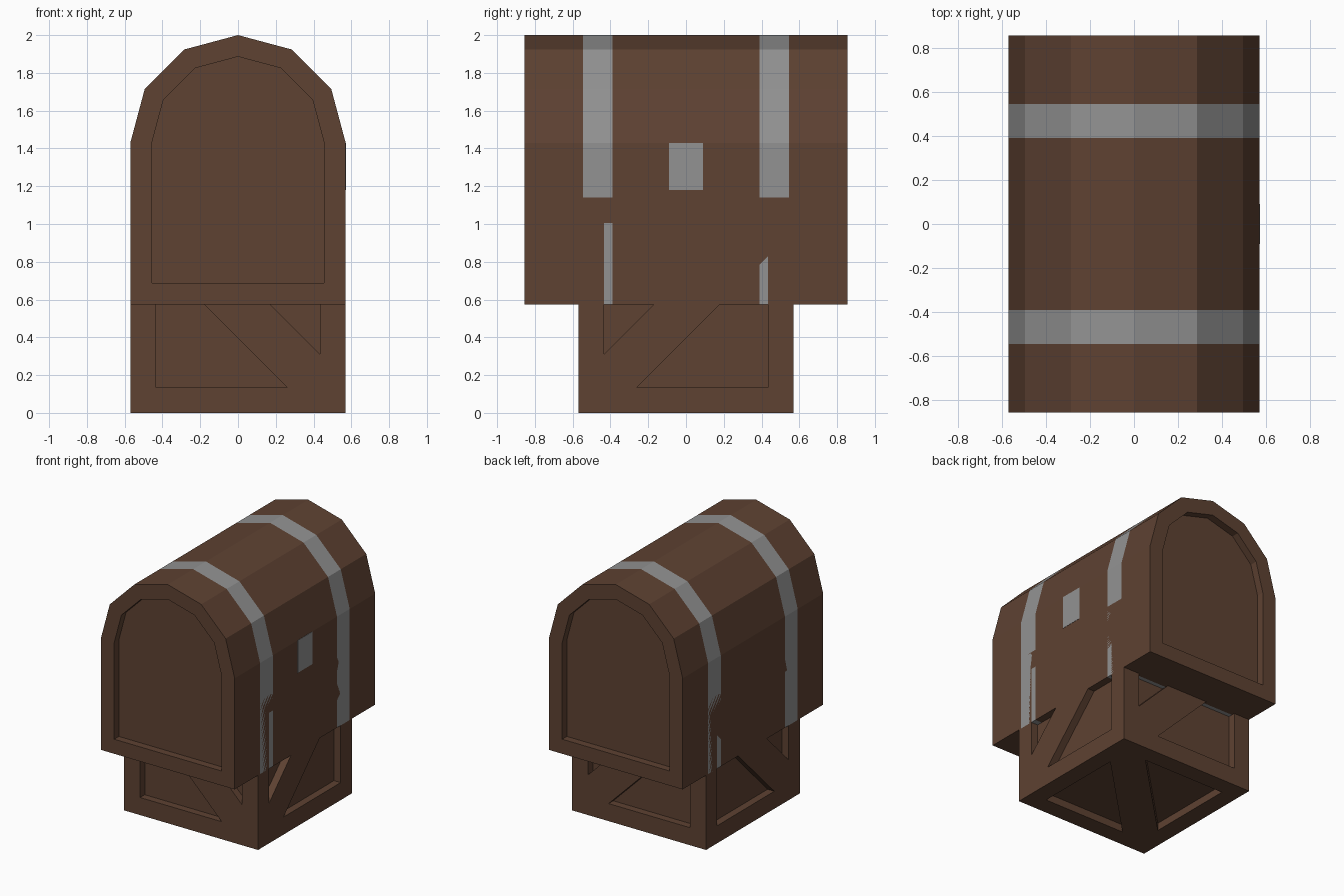
import bpy, bmesh, math

if "Cube" in bpy.data.objects:
    bpy.data.objects.remove(bpy.data.objects["Cube"])

H = 0.57          # half width of crate and chest
L = 0.855         # half length of chest
LID_Z = 1.43      # height where the rounded lid starts
BASE_Z = 0.575    # underside of the chest
DEPTH = 0.057     # recess depth


def material(name, rgb):
    m = bpy.data.materials.new(name)
    m.diffuse_color = (*rgb, 1)
    m.use_nodes = True
    m.node_tree.nodes["Principled BSDF"].inputs["Base Color"].default_value = m.diffuse_color
    return m


brown = material("brown wood", (0.112, 0.054, 0.032))
grey = material("grey metal", (0.29, 0.29, 0.29))


def make_object(name, bm, *mats):
    bmesh.ops.recalc_face_normals(bm, faces=bm.faces)
    me = bpy.data.meshes.new(name)
    bm.to_mesh(me)
    bm.free()
    for m in mats:
        me.materials.append(m)
    ob = bpy.data.objects.new(name, me)
    bpy.context.collection.objects.link(ob)
    return ob


def loft(bm, loops):
    """Closed solid through a list of equal-length point loops."""
    rings = [[bm.verts.new(p) for p in lp] for lp in loops]
    n = len(rings[0])
    for a, b in zip(rings, rings[1:]):
        for i in range(n):
            j = (i + 1) % n
            bm.faces.new((a[i], a[j], b[j], b[i]))
    bm.faces.new(rings[0])
    bm.faces.new(rings[-1][::-1])


def box(bm, x0, x1, y0, y1, z0, z1):
    loft(bm, [[(x0, y0, z), (x1, y0, z), (x1, y1, z), (x0, y1, z)] for z in (z0, z1)])


# Crate with two triangular recesses on each side, leaving a diagonal plank
bm = bmesh.new()
box(bm, -H, H, -H, H, 0, 2 * H)
crate = make_object("crate", bm, brown)

A, B = 0.435, 0.26
triangle = [(-A, -A), (B, -A), (-A, B)]
sides = [lambda u, v, w: (u, w, v + H),     # front and back
         lambda u, v, w: (w, -u, v + H),    # left and right
         lambda u, v, w: (-u, v, w + H)]    # bottom and top
bm = bmesh.new()
for place in sides:
    for s in (-1, 1):
        for k in (-1, 1):
            loft(bm, [[place(k * u, k * v, s * w) for u, v in triangle]
                      for w in (H - DEPTH, H + 0.1)])
cutter = make_object("crate_recess_cutter", bm, brown)
cutter.hide_render = True

mod = crate.modifiers.new("recesses", 'BOOLEAN')
mod.operation = 'DIFFERENCE'
mod.solver = 'EXACT'
mod.object = cutter
bpy.context.view_layer.objects.active = crate
bpy.ops.object.modifier_apply(modifier=mod.name)
bpy.data.objects.remove(cutter)


# Chest: arched profile along y, with recessed ends and two metal bands
def arch(r, base, y):
    pts = [(-r, y, base), (r, y, base)]
    for i in range(7):
        t = math.radians(30 * i)
        pts.append((r * math.cos(t), y, LID_Z + r * math.sin(t)))
    return pts


INNER, INNER_BASE = 0.456, 0.687
half = [(INNER, INNER_BASE, L - DEPTH), (INNER, INNER_BASE, L),
        (H, BASE_Z, L), (H, BASE_Z, 0.545), (H, BASE_Z, 0.39)]
loops = [arch(r, b, -y) for r, b, y in half] + [arch(r, b, y) for r, b, y in reversed(half)]
bm = bmesh.new()
loft(bm, loops)
for f in bm.faces:
    if 0.39 < abs(f.calc_center_median().y) < 0.545:
        f.material_index = 1
make_object("chest", bm, brown, grey)

# Lock plate on the right side
bm = bmesh.new()
box(bm, H - 0.004, H + 0.002, -0.09, 0.09, 1.18, LID_Z)
make_object("lock_plate", bm, grey)
